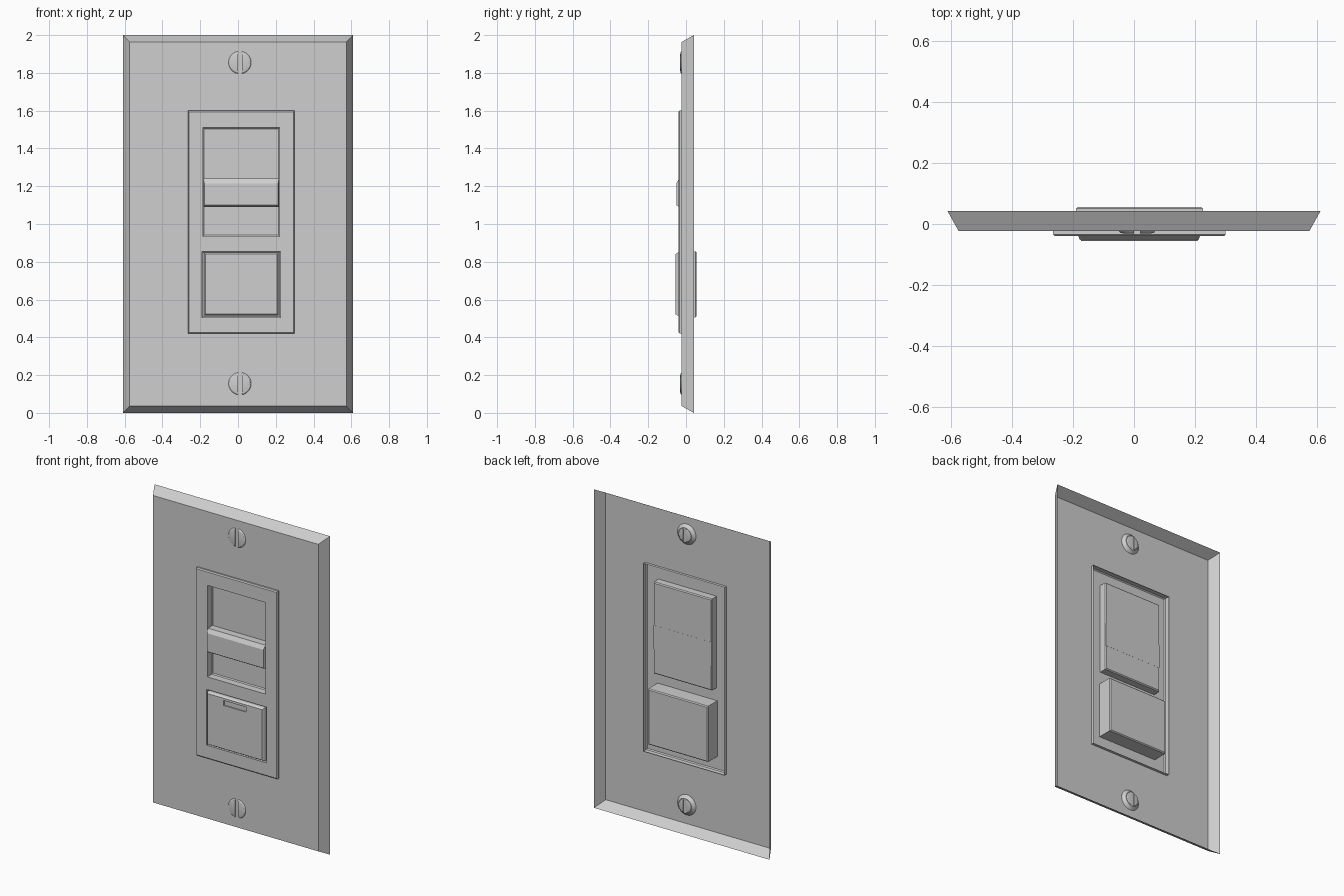
import bpy, bmesh, math

cube = bpy.data.objects.get("Cube")
if cube:
    bpy.data.objects.remove(cube, do_unlink=True)

grey = bpy.data.materials.new("light_grey_plastic")
grey.use_nodes = True
COLOUR = (0.62, 0.62, 0.62, 1)
grey.diffuse_color = COLOUR
grey.node_tree.nodes["Principled BSDF"].inputs["Base Color"].default_value = COLOUR


def finish(bm, name):
    """Weld a mesh and turn it into an object."""
    bmesh.ops.remove_doubles(bm, verts=bm.verts, dist=0.0002)
    bmesh.ops.recalc_face_normals(bm, faces=bm.faces)
    me = bpy.data.meshes.new(name)
    bm.to_mesh(me)
    bm.free()
    me.materials.append(grey)
    ob = bpy.data.objects.new(name, me)
    bpy.context.collection.objects.link(ob)
    return ob


def quad(bm, pts):
    return bm.faces.new([bm.verts.new(p) for p in pts])


def grow(rect, d):
    x0, x1, z0, z1 = rect
    return (x0 - d, x1 + d, z0 - d, z1 + d)


def corners(rect, y):
    x0, x1, z0, z1 = rect
    return [(x0, y, z0), (x1, y, z0), (x1, y, z1), (x0, y, z1)]


def panel(bm, rect, y, holes=()):
    """Flat rectangle facing the front with rectangular holes."""
    xs = sorted({rect[0], rect[1], *[v for h in holes for v in h[:2]]})
    zs = sorted({rect[2], rect[3], *[v for h in holes for v in h[2:]]})
    for xa, xb in zip(xs, xs[1:]):
        for za, zb in zip(zs, zs[1:]):
            cx, cz = (xa + xb) / 2, (za + zb) / 2
            if not any(h[0] < cx < h[1] and h[2] < cz < h[3] for h in holes):
                quad(bm, corners((xa, xb, za, zb), y))


def walls(bm, rings):
    """Join successive (rectangle, depth) rings with side faces."""
    for (ra, ya), (rb, yb) in zip(rings, rings[1:]):
        a, b = corners(ra, ya), corners(rb, yb)
        for i in range(4):
            j = (i + 1) % 4
            quad(bm, (a[i], a[j], b[j], b[i]))


# Main dimensions: (x0, x1, z0, z1) and depths
PLATE = (-0.61, 0.61, 0.0, 2.0)
BEZEL = (-0.265, 0.30, 0.42, 1.60)
SLOT = (-0.185, 0.22, 0.935, 1.51)
WELL = (-0.19, 0.225, 0.505, 0.855)
PLATE_BACK, PLATE_FRONT, BEZEL_FRONT = 0.042, -0.023, -0.040

# Wall plate: hollow shell with sloped rim and a central opening
bm = bmesh.new()
face = grow(PLATE, -0.036)
walls(bm, [(PLATE, PLATE_BACK), (face, PLATE_FRONT)])
panel(bm, face, PLATE_FRONT, [BEZEL])
finish(bm, "wall_plate")

# Bezel: raised frame with the slider slot and the button well sunk into it
bm = bmesh.new()
front = grow(BEZEL, -0.006)
walls(bm, [(BEZEL, -0.005), (BEZEL, -0.034), (front, BEZEL_FRONT)])
panel(bm, front, BEZEL_FRONT, [SLOT, WELL])
finish(bm, "bezel")

for name, rect, floor in (("slider_slot", SLOT, 0.010), ("button_well", WELL, 0.056)):
    bm = bmesh.new()
    inner = grow(rect, -0.006)
    walls(bm, [(rect, BEZEL_FRONT), (rect, floor - 0.006), (inner, floor)])
    panel(bm, inner, floor)
    finish(bm, name)

# Slider knob with sloped top and bottom
bm = bmesh.new()
knob = (-0.183, 0.217, 1.09, 1.24)
tip = (-0.178, 0.212, 1.10, 1.215)
walls(bm, [(knob, 0.0105), (knob, -0.036), (tip, -0.051)])
panel(bm, knob, 0.0105)
panel(bm, tip, -0.051)
finish(bm, "slider_knob")

# Push button with a small indicator recess near the top
bm = bmesh.new()
button = (-0.180, 0.215, 0.515, 0.848)
tip = grow(button, -0.008)
light = (-0.06, 0.095, 0.795, 0.826)
walls(bm, [(button, 0.03), (button, -0.044), (tip, -0.056)])
panel(bm, button, 0.03)
panel(bm, tip, -0.056, [light])
walls(bm, [(light, -0.056), (light, -0.049)])
panel(bm, light, -0.049)
finish(bm, "push_button")


def screw(name, cx, cz):
    # Two half discs with a vertical slot between, front and back
    bm = bmesh.new()
    for r, y_in, y_out in ((0.060, PLATE_FRONT, -0.031), (0.042, -0.004, 0.0)):
        for side in (1, -1):
            loops = []
            for rr, y in ((r, y_in), (r * 0.92, (y_in + 2 * y_out) / 3), (r * 0.75, y_out)):
                a0 = math.acos(0.010 / rr)
                loops.append([bm.verts.new((cx + side * rr * math.cos(a), y, cz + rr * math.sin(a)))
                              for a in [a0 * (2 * i / 16 - 1) for i in range(17)]])
            for la, lb in zip(loops, loops[1:]):
                for i in range(17):
                    j = (i + 1) % 17
                    bm.faces.new((la[i], la[j], lb[j], lb[i]))
            bm.faces.new(loops[-1])
    # Countersunk seat behind the plate
    n = 32
    rings = [[bm.verts.new((cx + r * math.cos(2 * math.pi * i / n), y,
                            cz + r * math.sin(2 * math.pi * i / n))) for i in range(n)]
             for r, y in ((0.064, PLATE_FRONT + 0.001), (0.046, -0.004))]
    for i in range(n):
        j = (i + 1) % n
        bm.faces.new((rings[0][i], rings[0][j], rings[1][j], rings[1][i]))
    bm.faces.new(rings[1])
    ob = finish(bm, name)
    bpy.ops.object.select_all(action='DESELECT')
    ob.select_set(True)
    bpy.context.view_layer.objects.active = ob
    bpy.ops.object.shade_smooth_by_angle(angle=math.radians(25))


screw("upper_screw", 0.01, 1.855)
screw("lower_screw", 0.01, 0.155)
